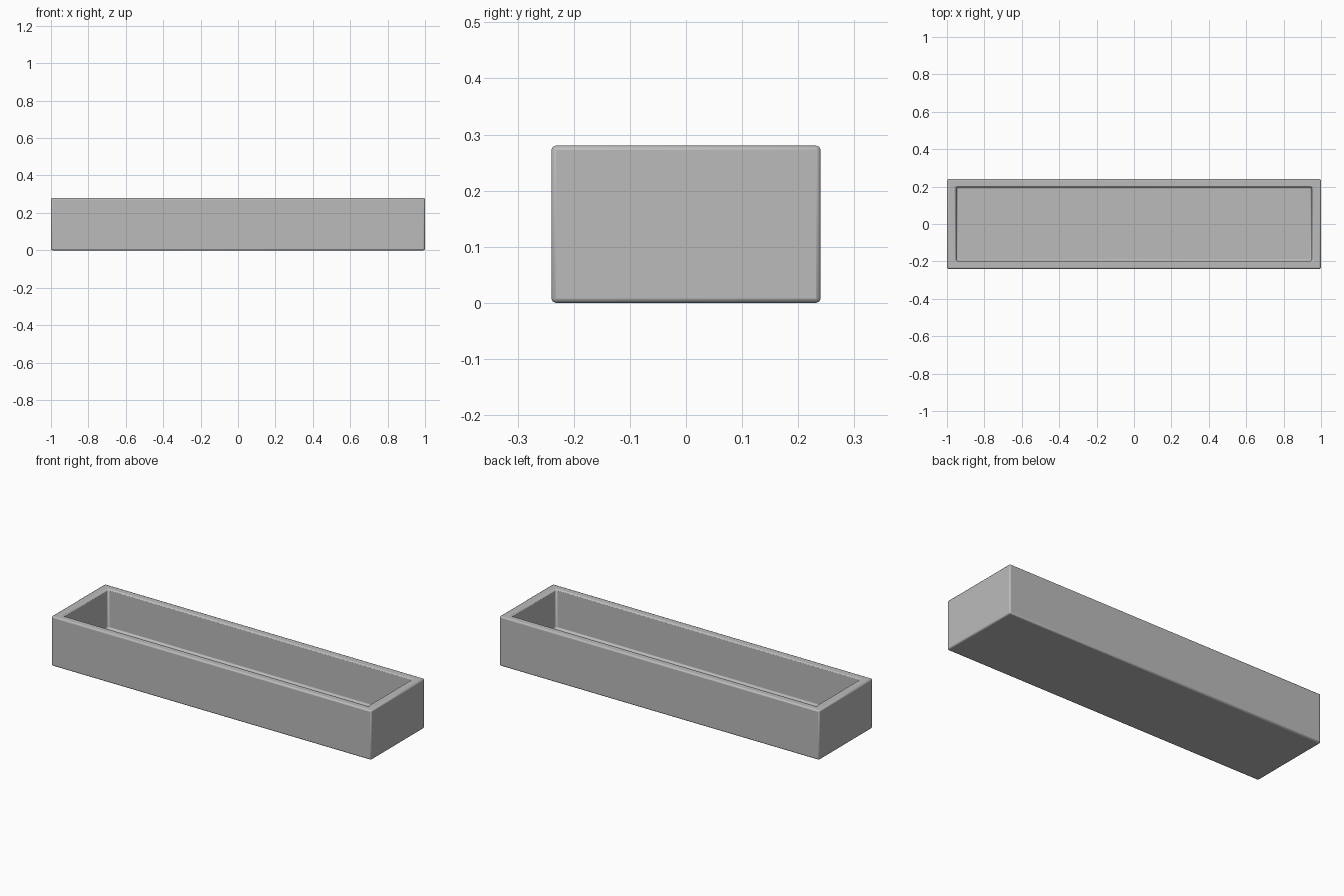
import bpy, bmesh
from mathutils import Vector

if "Cube" in bpy.data.objects:
    bpy.data.objects.remove(bpy.data.objects["Cube"])

# Solid trough: outer block, inset rim, sunken floor
L, W, H = 2.0, 0.48, 0.28
WALL_X, WALL_Y, FLOOR = 0.05, 0.043, 0.06

bm = bmesh.new()
bmesh.ops.create_cube(bm, size=1)
for v in bm.verts:
    v.co = Vector((v.co.x * L, v.co.y * W, (v.co.z + 0.5) * H))
top = max(bm.faces, key=lambda f: f.calc_center_median().z)

# Rim around the opening
bmesh.ops.inset_individual(bm, faces=[top], thickness=WALL_Y)
for v in top.verts:
    v.co.x = (L / 2 - WALL_X) * (1 if v.co.x > 0 else -1)
    v.co.y = (W / 2 - WALL_Y) * (1 if v.co.y > 0 else -1)

# Cavity
floor = bmesh.ops.extrude_discrete_faces(bm, faces=[top])["faces"][0]
for v in floor.verts:
    v.co.z = FLOOR
bmesh.ops.recalc_face_normals(bm, faces=bm.faces)

mesh = bpy.data.meshes.new("planter_trough")
bm.to_mesh(mesh)
bm.free()
trough = bpy.data.objects.new("planter_trough", mesh)
bpy.context.collection.objects.link(trough)

# Dark grey finish
mat = bpy.data.materials.new("dark_grey")
mat.diffuse_color = (0.5, 0.5, 0.5, 1)
mat.use_nodes = True
mat.node_tree.nodes["Principled BSDF"].inputs["Base Color"].default_value = mat.diffuse_color
mesh.materials.append(mat)

# Small rounded edges
bev = trough.modifiers.new("soft_edges", "BEVEL")
bev.width = 0.008
bev.segments = 2
bev.limit_method = 'ANGLE'

bpy.context.view_layer.objects.active = trough
trough.select_set(True)
bpy.ops.object.shade_smooth_by_angle()
